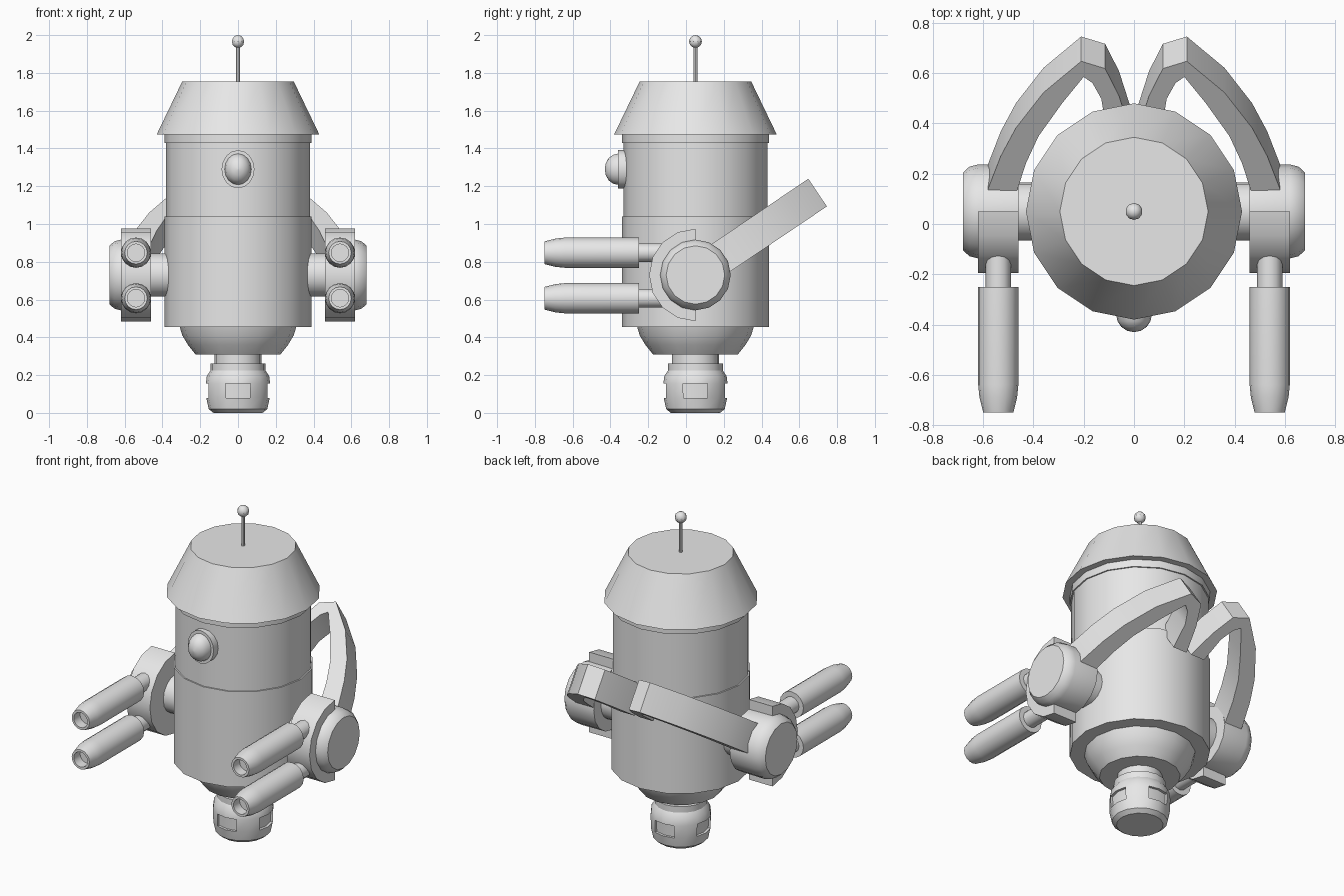
import bpy, bmesh, math
from mathutils import Matrix, Vector

cube = bpy.data.objects.get("Cube")
if cube:
    bpy.data.objects.remove(cube, do_unlink=True)

GREY = (0.8, 0.8, 0.8, 1)
grey = bpy.data.materials.new("light_grey_metal")
grey.use_nodes = True
grey.diffuse_color = GREY
grey.node_tree.nodes["Principled BSDF"].inputs["Base Color"].default_value = GREY

AXIS_Y = 0.05
TILT = math.radians(34)


def finish(name, bm):
    bmesh.ops.recalc_face_normals(bm, faces=bm.faces)
    mesh = bpy.data.meshes.new(name)
    bm.to_mesh(mesh)
    bm.free()
    mesh.materials.append(grey)
    ob = bpy.data.objects.new(name, mesh)
    bpy.context.collection.objects.link(ob)
    bpy.ops.object.select_all(action='DESELECT')
    bpy.context.view_layer.objects.active = ob
    ob.select_set(True)
    bpy.ops.object.shade_smooth_by_angle(angle=math.radians(32))
    return ob


def lathe_mesh(profile, sides=16, matrix=Matrix()):
    """Closed solid turned around local z from (radius, height) pairs."""
    bm = bmesh.new()
    rings = []
    for r, h in profile:
        rings.append([bm.verts.new((r * math.cos(math.tau * i / sides),
                                    r * math.sin(math.tau * i / sides), h))
                      for i in range(sides)])
    for a, b in zip(rings, rings[1:]):
        for i in range(sides):
            j = (i + 1) % sides
            bm.faces.new((a[i], a[j], b[j], b[i]))
    bm.faces.new(rings[0][::-1])
    bm.faces.new(rings[-1])
    bm.transform(matrix)
    return bm


def lathe(name, profile, sides=16, matrix=Matrix()):
    return finish(name, lathe_mesh(profile, sides, matrix))


def prism(name, points, low, high, matrix):
    """Flat outline extruded along local z."""
    bm = bmesh.new()
    face = bm.faces.new([bm.verts.new((x, y, low)) for x, y in points])
    out = bmesh.ops.extrude_face_region(bm, geom=[face])
    verts = [v for v in out["geom"] if isinstance(v, bmesh.types.BMVert)]
    bmesh.ops.translate(bm, verts=verts, vec=(0, 0, high - low))
    bm.transform(matrix)
    return finish(name, bm)


def dome(radius, steps=4):
    return [(radius * math.cos(math.pi / 2 * i / steps) + 0.001,
             radius * math.sin(math.pi / 2 * i / steps)) for i in range(steps + 1)]


# Body stack
upright = Matrix.Translation((0, AXIS_Y, 0))
lathe("lower_body", [(0.39, 0.455), (0.39, 1.04)], matrix=upright)
lathe("upper_body", [(0.382, 1.03), (0.382, 1.43)], matrix=upright)
lathe("collar_band", [(0.39, 1.43), (0.39, 1.48)], matrix=upright)
lathe("head_cone", [(0.43, 1.475), (0.295, 1.755)], matrix=upright)
lathe("lower_bowl", [(0.225, 0.31), (0.265, 0.36), (0.295, 0.41), (0.31, 0.46)], matrix=upright)
lathe("neck", [(0.125, 0.2), (0.125, 0.32)], matrix=upright)
lathe("neck_ring", [(0.145, 0.2), (0.145, 0.262)], matrix=upright)

# Foot with four recessed panels, each two facets wide
bm = lathe_mesh([(0.13, 0), (0.155, 0.02), (0.168, 0.08), (0.17, 0.155),
                 (0.165, 0.195), (0.145, 0.225)])
bm.faces.ensure_lookup_table()
for quarter in range(4):
    angle = quarter * math.pi / 2
    facing = Vector((math.cos(angle), math.sin(angle), 0))
    panel = [f for f in bm.faces if 0.1 < f.calc_center_median().z < 0.14
             and f.calc_center_median().xy.normalized().dot(facing.xy) > 0.95]
    out = bmesh.ops.extrude_face_region(bm, geom=panel)
    bmesh.ops.delete(bm, geom=[f for f in panel if f.is_valid], context='FACES')
    verts = [v for v in out["geom"] if isinstance(v, bmesh.types.BMVert)]
    bmesh.ops.translate(bm, verts=verts, vec=facing * -0.015)
bm.transform(upright)
finish("foot", bm)

# Antenna
lathe("antenna_rod", [(0.01, 1.75), (0.01, 1.95)], 8, upright)
bm = bmesh.new()
bmesh.ops.create_uvsphere(bm, u_segments=10, v_segments=6, radius=0.034,
                          matrix=Matrix.Translation((0, AXIS_Y, 1.966)))
finish("antenna_ball", bm)

# Eye, slightly taller than wide
eye = (Matrix.Translation((0, -0.36, 1.29)) @ Matrix.Diagonal((1, 1, 1.16, 1))
       @ Matrix.Rotation(math.pi / 2, 4, 'X'))
lathe("eye_mount", [(0.087, -0.06), (0.087, 0)], 16, eye)
lathe("eye_dome", dome(0.07), 16, eye)

# Arms: half outline of the gun bracket, then the curved rear strut
bracket = [(0.245 * math.cos(math.pi / 2 + math.pi * i / 8),
            0.245 * math.sin(math.pi / 2 + math.pi * i / 8)) for i in range(9)]
outer = [(0.59, 0.06), (0.58, 0.17), (0.53, 0.325), (0.47, 0.46), (0.36, 0.63),
         (0.21, 0.78), (0.115, 0.745), (0.06, 0.615), (0.016, 0.45)]
inner = [(0.11, 0.45), (0.13, 0.6), (0.165, 0.675), (0.2, 0.705), (0.285, 0.58),
         (0.38, 0.42), (0.43, 0.29), (0.465, 0.16), (0.475, 0.06)]
barrel = [(0.08, 0), (0.08, 0.39), (0.075, 0.44), (0.06, 0.5), (0.046, 0.5), (0.046, 0.44)]

for side, label in ((1, "left"), (-1, "right")):
    mirror = Matrix.Diagonal((side, 1, 1, 1))
    pivot = mirror @ Matrix.Translation((0, AXIS_Y, 0.73))
    outward = pivot @ Matrix.Rotation(math.pi / 2, 4, 'Y')
    lathe(label + "_shoulder_shaft", [(0.115, 0.3), (0.115, 0.5)], 16, outward)
    lathe(label + "_shoulder_hub", [(0.185, 0.46), (0.187, 0.62), (0.178, 0.655),
                                    (0.155, 0.68)], 16, outward)
    # local x to y, local y to z, local z to x
    sideways = pivot @ Matrix(((0, 0, 1, 0), (1, 0, 0, 0), (0, 1, 0, 0), (0, 0, 0, 1)))
    prism(label + "_gun_bracket", bracket, 0.46, 0.62, sideways)
    prism(label + "_rear_strut", outer + inner, -0.088, 0.088,
          pivot @ Matrix.Rotation(TILT, 4, 'X'))
    for level, z in (("upper", 0.848), ("lower", 0.607)):
        forward = (mirror @ Matrix.Translation((0.54, -0.25, z))
                   @ Matrix.Rotation(math.pi / 2, 4, 'X'))
        lathe(f"{label}_{level}_barrel", barrel, 16, forward)
        lathe(f"{label}_{level}_barrel_rod", [(0.05, -0.2), (0.05, 0.02)], 12, forward)
